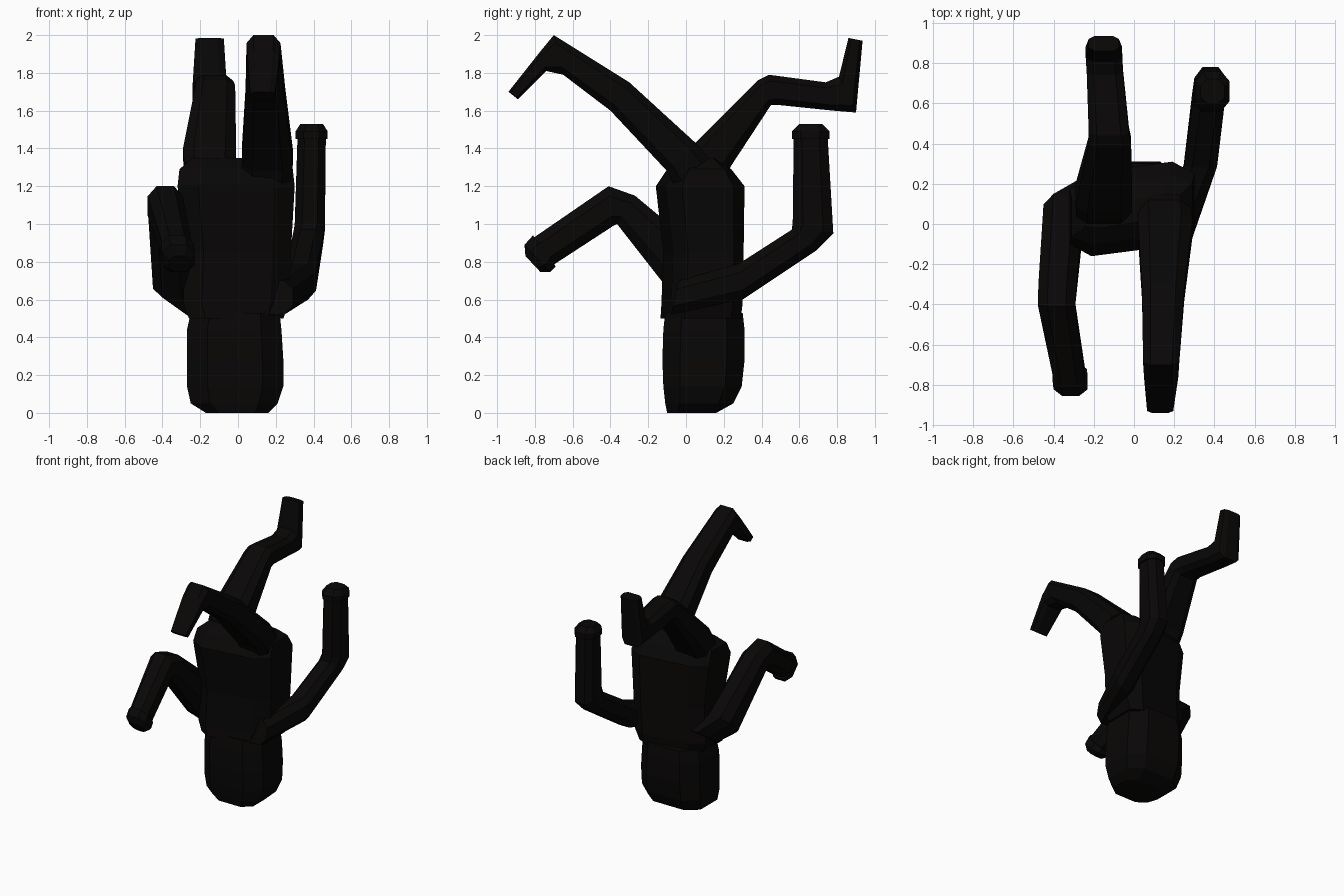
import bpy, bmesh
from mathutils import Vector

mat = bpy.data.materials.new("near_black")
mat.diffuse_color = (0.0025, 0.002, 0.0019, 1)


def loft(name, rings, c=0.55):
    """Skin chamfered eight-sided rings given as (centre, half_u, half_v)."""
    bm = bmesh.new()
    prof = [(1, c), (c, 1), (-c, 1), (-1, c), (-1, -c), (-c, -1), (c, -1), (1, -c)]
    loops = [[bm.verts.new(o + u * a + v * b) for a, b in prof] for o, u, v in rings]
    for r0, r1 in zip(loops, loops[1:]):
        for i in range(8):
            j = (i + 1) % 8
            bm.faces.new((r0[i], r0[j], r1[j], r1[i]))
    bm.faces.new(loops[0])
    bm.faces.new(loops[-1])
    bmesh.ops.recalc_face_normals(bm, faces=bm.faces)
    me = bpy.data.meshes.new(name)
    bm.to_mesh(me)
    bm.free()
    me.materials.append(mat)
    ob = bpy.data.objects.new(name, me)
    bpy.context.collection.objects.link(ob)
    return ob


def stack(name, rows, c, twist=0.0):
    """Level rings: z, x min, x max, y min, y max; twist skews x sides along y."""
    return loft(name, [(Vector(((a + b) / 2, (d + e) / 2, z)),
                        Vector(((b - a) / 2, twist, 0)),
                        Vector((0, (e - d) / 2 - c * twist, 0)))
                       for z, a, b, d, e in rows], c)


def limb(name, rows, c=0.5):
    """Tilted rings: x centre, x half width, upper edge (y, z), lower edge (y, z)."""
    return loft(name, [(Vector((x, (y1 + y2) / 2, (z1 + z2) / 2)), Vector((h, 0, 0)),
                        Vector((0, (y1 - y2) / 2, (z1 - z2) / 2)))
                       for x, h, y1, z1, y2, z2 in rows], c)


# Upside-down head
stack("head", [
    (0.00, -0.17, 0.16, -0.10, 0.16),
    (0.05, -0.25, 0.21, -0.11, 0.25),
    (0.14, -0.27, 0.24, -0.12, 0.295),
    (0.28, -0.27, 0.24, -0.125, 0.31),
    (0.44, -0.27, 0.23, -0.12, 0.31),
    (0.53, -0.25, 0.22, -0.11, 0.30)], 0.57)

# Torso, shoulders low and hips high, slightly twisted
stack("torso", [
    (0.50, -0.26, 0.24, -0.135, 0.29),
    (0.58, -0.29, 0.27, -0.13, 0.30),
    (0.85, -0.28, 0.28, -0.12, 0.305),
    (1.20, -0.32, 0.30, -0.16, 0.31),
    (1.29, -0.31, 0.29, -0.10, 0.24),
    (1.35, -0.24, 0.23, -0.02, 0.15)], 0.65, 0.04)

# Legs, ending in feet
limb("front_leg", [
    (0.15, 0.13, 0.12, 1.35, -0.06, 1.20),
    (0.155, 0.135, 0.05, 1.43, -0.10, 1.28),
    (0.145, 0.105, -0.30, 1.75, -0.40, 1.60),
    (0.135, 0.09, -0.70, 2.00, -0.65, 1.79),
    (0.135, 0.085, -0.77, 1.915, -0.74, 1.81),
    (0.13, 0.065, -0.94, 1.70, -0.89, 1.66)], 0.6)
limb("back_leg", [
    (-0.15, 0.135, 0.00, 1.35, 0.18, 1.20),
    (-0.15, 0.14, 0.05, 1.43, 0.24, 1.31),
    (-0.12, 0.105, 0.38, 1.76, 0.45, 1.63),
    (-0.125, 0.10, 0.44, 1.79, 0.49, 1.63),
    (-0.145, 0.09, 0.74, 1.75, 0.78, 1.60),
    (-0.15, 0.09, 0.81, 1.78, 0.90, 1.59),
    (-0.15, 0.075, 0.86, 1.985, 0.935, 1.97)], 0.6)

# Arms, ending in rounded cuffs
limb("front_arm", [
    (-0.21, 0.10, 0.23, 0.68, 0.01, 0.51),
    (-0.35, 0.10, 0.15, 0.80, -0.06, 0.61),
    (-0.38, 0.095, -0.27, 1.15, -0.365, 1.00),
    (-0.385, 0.093, -0.41, 1.20, -0.385, 0.99),
    (-0.32, 0.078, -0.81, 0.925, -0.70, 0.785)])
limb("front_hand", [
    (-0.32, 0.085, -0.81, 0.94, -0.69, 0.775),
    (-0.315, 0.085, -0.855, 0.89, -0.72, 0.745),
    (-0.31, 0.055, -0.85, 0.83, -0.77, 0.745)])
limb("back_arm", [
    (0.20, 0.09, -0.04, 0.70, -0.08, 0.52),
    (0.33, 0.083, 0.28, 0.79, 0.30, 0.60),
    (0.37, 0.08, 0.56, 0.97, 0.69, 0.86),
    (0.38, 0.08, 0.565, 1.01, 0.78, 0.95),
    (0.39, 0.075, 0.57, 1.46, 0.75, 1.46)])
limb("back_hand", [
    (0.39, 0.085, 0.56, 1.45, 0.76, 1.45),
    (0.39, 0.085, 0.56, 1.49, 0.76, 1.49),
    (0.39, 0.06, 0.60, 1.53, 0.72, 1.53)])
